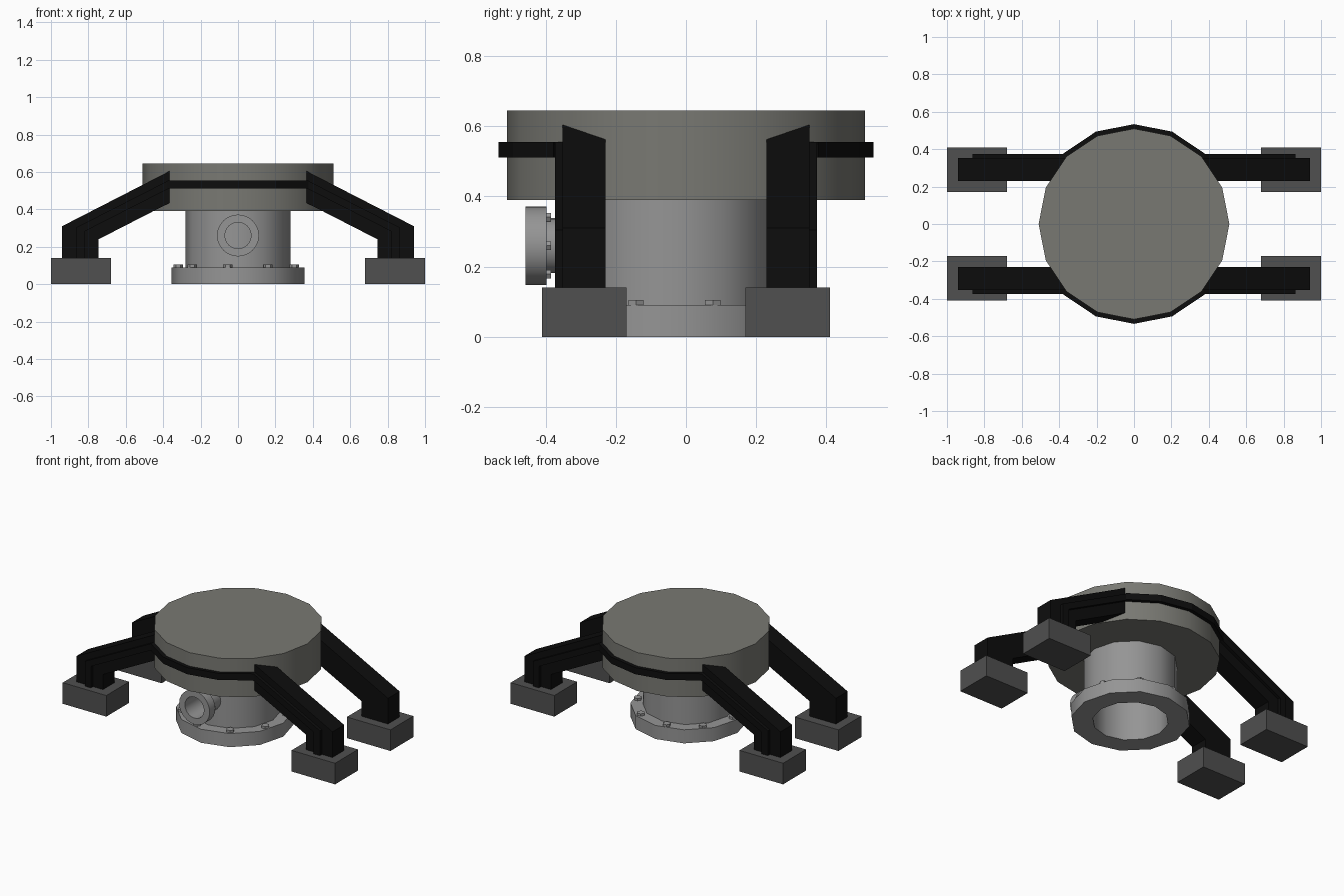
import bpy, bmesh
from math import sin, cos, pi, radians
from mathutils import Matrix

if "Cube" in bpy.data.objects:
    bpy.data.objects.remove(bpy.data.objects["Cube"])


def mat(name, c):
    m = bpy.data.materials.new(name)
    m.diffuse_color = (*c, 1)
    m.use_nodes = True
    m.node_tree.nodes["Principled BSDF"].inputs["Base Color"].default_value = m.diffuse_color
    return m


BLACK = mat("black_steel", (0.004, 0.004, 0.004))
DARK = mat("dark_block", (0.08, 0.08, 0.08))
DISC = mat("warm_grey", (0.19, 0.19, 0.17))
METAL = mat("metal_grey", (0.30, 0.30, 0.30))


def build(name, verts, faces, material, smooth=False):
    me = bpy.data.meshes.new(name)
    me.from_pydata(verts, [], faces)
    bm = bmesh.new()
    bm.from_mesh(me)
    bmesh.ops.recalc_face_normals(bm, faces=bm.faces)
    bm.to_mesh(me)
    bm.free()
    ob = bpy.data.objects.new(name, me)
    bpy.context.collection.objects.link(ob)
    me.materials.append(material)
    if smooth:
        bpy.ops.object.select_all(action='DESELECT')
        ob.select_set(True)
        bpy.context.view_layer.objects.active = ob
        bpy.ops.object.shade_smooth_by_angle(angle=radians(35))
    return ob


def loft(name, sections, material, closed=False, smooth=False):
    """Skin equal-length loops; cap the ends unless the loft is a ring."""
    k, n = len(sections[0]), len(sections)
    verts = [p for s in sections for p in s]
    faces = []
    for i in range(n if closed else n - 1):
        a, b = i * k, (i + 1) % n * k
        faces += [(a + j, a + (j + 1) % k, b + (j + 1) % k, b + j) for j in range(k)]
    if not closed:
        faces += [tuple(range(k)), tuple(range((n - 1) * k, n * k))]
    return build(name, verts, faces, material, smooth)


def lathe(name, profile, sides, material):
    """Spin a closed (radius, height) profile around z."""
    secs = [[(r * cos(2 * pi * i / sides), r * sin(2 * pi * i / sides), z)
             for r, z in profile] for i in range(sides)]
    return loft(name, secs, material, True, True)


def cylinder(name, r, z0, z1, sides, material, smooth=False):
    secs = [[(r * cos(2 * pi * i / sides), r * sin(2 * pi * i / sides), z)
             for i in range(sides)] for z in (z0, z1)]
    return loft(name, secs, material, smooth=smooth)


# Top disc
cylinder("top_disc", 0.51, 0.39, 0.645, 16, DISC, True)

# Hollow pedestal with base flange, set slightly forward
PY = -0.033
ped = lathe("pedestal", [(0.226, 0), (0.355, 0), (0.355, 0.09), (0.28, 0.09),
                         (0.28, 0.392), (0.226, 0.392)], 12, METAL)
ped.location.y = PY
for i in range(9):
    a = radians(20 + 40 * i)
    b = cylinder("base_bolt", 0.025, 0.088, 0.105, 6, METAL)
    b.location = (0.32 * cos(a), 0.32 * sin(a) + PY, 0)

# Side port: local z points to the front
PORT = Matrix.Translation((0, 0, 0.26)) @ Matrix.Rotation(pi / 2, 4, 'X')
port = lathe("side_port", [(0.07, 0.285), (0.078, 0.285), (0.078, 0.398), (0.112, 0.398),
                           (0.112, 0.457), (0.07, 0.457)], 24, METAL)
port.matrix_world = PORT
for i in range(6):
    a = i * pi / 3
    b = cylinder("port_bolt", 0.014, 0.385, 0.40, 6, METAL)
    b.matrix_world = PORT @ Matrix.Translation((0.094 * cos(a), 0.094 * sin(a), 0))

# Four legs, cut to the disc facet, each on a block
SL = 0.513
for sy, ny in ((-1, "front"), (1, "back")):
    for sx, nx in ((-1, "left"), (1, "right")):
        secs = []
        for y, x in ((0.23, 0.447), (0.352, 0.365)):
            prof = [(x, 0.605 - SL * (x - 0.365)), (0.94, 0.31), (0.94, 0.14),
                    (0.745, 0.14), (0.745, 0.24), (x, 0.435 - SL * (x - 0.365))]
            secs.append([(sx * px, sy * y, pz) for px, pz in prof])
        loft(f"{ny}_{nx}_leg", secs, BLACK)
        foot = [[(sx * x, sy * y, z) for x, y in
                 ((0.68, 0.17), (1, 0.17), (1, 0.41), (0.68, 0.41))] for z in (0, 0.14)]
        loft(f"{ny}_{nx}_foot_block", foot, DARK)

    # Strap running up one leg, around the disc and down the other
    half = [((0.818, 0.14), (0.863, 0.14)), ((0.818, 0.283), (0.863, 0.304)),
            ((0.37, 0.511), (0.37, 0.555))]

    def leg_part(sx):
        return [[(sx * lo[0], sy * 0.345, lo[1]), (sx * lo[0], sy * 0.374, lo[1]),
                 (sx * hi[0], sy * 0.374, hi[1]), (sx * hi[0], sy * 0.345, hi[1])]
                for lo, hi in half]

    arc = []
    for i in range(2, 7):
        a = i * pi / 8
        arc.append([(r * cos(a), sy * r * sin(a), z) for r, z in
                    ((0.505, 0.511), (0.534, 0.511), (0.534, 0.555), (0.505, 0.555))])
    loft(f"{ny}_strap", leg_part(1) + arc + leg_part(-1)[::-1], BLACK)
